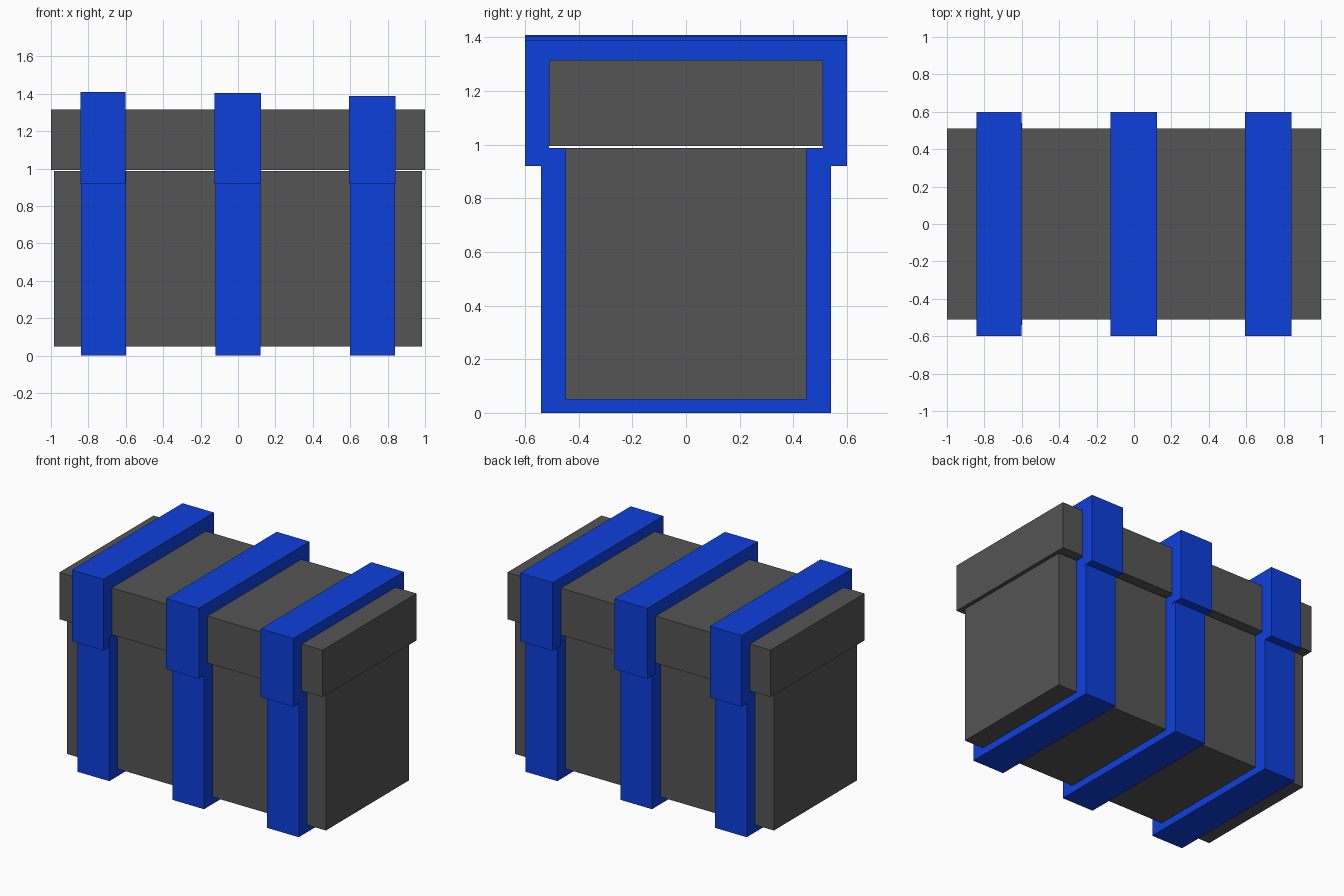
import bpy

if "Cube" in bpy.data.objects:
    bpy.data.objects.remove(bpy.data.objects["Cube"])

blue = bpy.data.materials.new("strap_blue")
blue.diffuse_color = (0.004, 0.05, 0.72, 1)
blue.use_nodes = True
blue.node_tree.nodes["Principled BSDF"].inputs["Base Color"].default_value = blue.diffuse_color
grey = bpy.data.materials.new("box_grey")
grey.diffuse_color = (0.09, 0.09, 0.09, 1)
grey.use_nodes = True
grey.node_tree.nodes["Principled BSDF"].inputs["Base Color"].default_value = grey.diffuse_color


def prism(name, profile, x0, x1, mat):
    """Extrude a (y, z) outline, counter-clockwise seen from +x, along x."""
    n = len(profile)
    verts = [(x, y, z) for x in (x0, x1) for y, z in profile]
    faces = [tuple(reversed(range(n))), tuple(range(n, 2 * n))]
    faces += [(i, (i + 1) % n, n + (i + 1) % n, n + i) for i in range(n)]
    mesh = bpy.data.meshes.new(name)
    mesh.from_pydata(verts, [], faces)
    mesh.materials.append(mat)
    obj = bpy.data.objects.new(name, mesh)
    bpy.context.collection.objects.link(obj)
    return obj


def rect(y, z0, z1):
    return [(-y, z0), (y, z0), (y, z1), (-y, z1)]


# Box body and overhanging lid
prism("box_body", rect(0.45, 0.05, 0.987), -0.983, 0.983, grey)
prism("box_lid", rect(0.51, 0.994, 1.316), -1.0, 1.0, grey)

# Straps: a U band under the body and an inverted U band over the lid
straps = [
    ("left", -0.84, -0.60, -0.842, -0.602, 1.409),
    ("middle", -0.12, 0.12, -0.126, 0.124, 1.404),
    ("right", 0.60, 0.84, 0.593, 0.841, 1.388),
]
for side, b0, b1, l0, l1, top in straps:
    body_u = [(-0.54, 0), (0.54, 0), (0.54, 0.987), (0.45, 0.987),
              (0.45, 0.05), (-0.45, 0.05), (-0.45, 0.987), (-0.54, 0.987)]
    lid_u = [(-0.60, 0.92), (-0.51, 0.92), (-0.51, 1.316), (0.51, 1.316),
             (0.51, 0.92), (0.60, 0.92), (0.60, top), (-0.60, top)]
    prism(f"{side}_body_strap", body_u, b0, b1, blue)
    prism(f"{side}_lid_strap", lid_u, l0, l1, blue)
